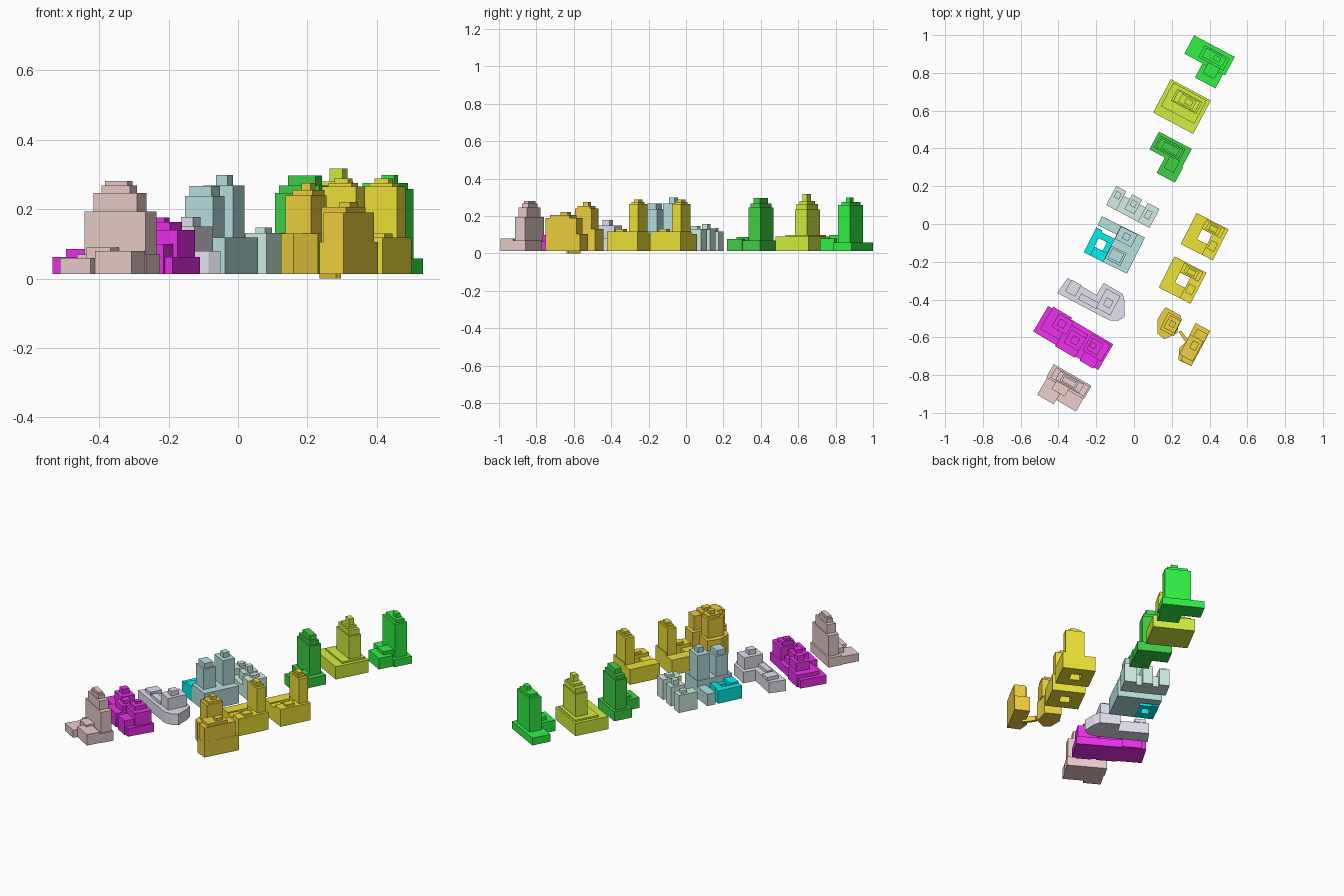
import bpy, bmesh, math
from mathutils import Matrix, Vector

GROUND = 0.014


def material(name, rgb):
    m = bpy.data.materials.new(name)
    m.diffuse_color = (*rgb, 1)
    return m


def finish(name, bm, mat):
    bmesh.ops.recalc_face_normals(bm, faces=bm.faces)
    me = bpy.data.meshes.new(name)
    bm.to_mesh(me)
    bm.free()
    me.materials.append(mat)
    ob = bpy.data.objects.new(name, me)
    bpy.context.collection.objects.link(ob)
    return ob


def building(name, mat, cx, cy, angle, blocks):
    """Blocks are (part, u0, u1, v0, v1, bottom, top) in the turned street frame."""
    turn = Matrix.Translation((cx, cy, 0)) @ Matrix.Rotation(math.radians(angle), 4, 'Z')
    parts = {}
    for part, u0, u1, v0, v1, z0, z1 in blocks:
        bm = parts.setdefault(part, bmesh.new())
        z0 = max(z0, GROUND)
        m = (turn @ Matrix.Translation(((u0 + u1) / 2, (v0 + v1) / 2, (z0 + z1) / 2))
             @ Matrix.Diagonal((u1 - u0, v1 - v0, z1 - z0, 1)))
        bmesh.ops.create_cube(bm, size=1, matrix=m)
    for part, bm in parts.items():
        finish(name + "_" + part, bm, mat)


def prism(name, mat, outline, z0, z1):
    bm = bmesh.new()
    f = bm.faces.new([bm.verts.new((x, y, z0)) for x, y in outline])
    r = bmesh.ops.extrude_face_region(bm, geom=[f])
    bmesh.ops.translate(bm, vec=Vector((0, 0, z1 - z0)),
                        verts=[v for v in r['geom'] if isinstance(v, bmesh.types.BMVert)])
    finish(name, bm, mat)


green = material("bright_green", (0.03, 0.88, 0.06))
lime = material("lime", (0.65, 0.86, 0.05))
dark = material("dark_green", (0.05, 0.64, 0.06))
mint = material("mint", (0.64, 0.86, 0.76))
teal = material("teal", (0.48, 0.75, 0.75))
cyan = material("cyan", (0.0, 0.87, 0.87))
lavender = material("lavender", (0.76, 0.76, 0.87))
magenta = material("magenta", (0.85, 0.03, 0.85))
pink = material("pink", (0.83, 0.62, 0.61))
yellow = material("yellow", (0.86, 0.76, 0.04))
orange = material("orange", (0.86, 0.63, 0.05))

# North row: two L-shaped podium towers with a square one between
building("green", green, 0.39, 0.87, -28, [
    ("podium", -0.124, 0.12, -0.03, 0.08, 0, 0.058),
    ("podium", -0.015, 0.108, -0.115, -0.03, 0, 0.08),
    ("podium", 0.01, 0.08, -0.075, -0.012, 0.058, 0.1),
    ("tower", -0.05, 0.1, -0.012, 0.06, 0.058, 0.258),
    ("tower", -0.035, 0.085, 0.0, 0.052, 0.258, 0.275),
    ("roof", 0.02, 0.06, 0.014, 0.04, 0.275, 0.298)])
building("lime", lime, 0.254, 0.622, -28, [
    ("podium", -0.12, 0.12, -0.1, 0.1, 0, 0.09),
    ("podium", -0.1, 0.1, -0.05, 0.09, 0.09, 0.1),
    ("tower", -0.065, 0.085, 0.0, 0.072, 0.1, 0.235),
    ("tower", -0.055, 0.075, 0.005, 0.067, 0.235, 0.265),
    ("roof", -0.03, 0.055, 0.012, 0.06, 0.265, 0.28),
    ("roof", 0.0, 0.042, 0.022, 0.052, 0.28, 0.317)])
building("dark_green", dark, 0.19, 0.36, -28, [
    ("podium", -0.112, 0.085, -0.02, 0.087, 0, 0.07),
    ("podium", -0.02, 0.09, -0.112, -0.02, 0, 0.076),
    ("podium", 0.0, 0.06, -0.07, 0.0, 0.07, 0.088),
    ("tower", -0.095, 0.055, 0.0, 0.072, 0.07, 0.247),
    ("tower", -0.085, 0.045, 0.008, 0.064, 0.247, 0.268),
    ("roof", -0.06, 0.03, 0.016, 0.056, 0.268, 0.297)])

# Mint: low slab with raised lumps and notches between them
building("mint", mint, -0.006, 0.09, -28, [
    ("base", -0.13, 0.13, -0.057, 0.03, 0, 0.08),
    ("lumps", -0.13, -0.07, -0.057, 0.057, 0, 0.118),
    ("lumps", -0.035, 0.025, -0.03, 0.057, 0, 0.128),
    ("lumps", 0.06, 0.13, -0.057, 0.057, 0, 0.132),
    ("roof", -0.115, -0.085, 0.0, 0.035, 0.118, 0.135),
    ("roof", -0.02, 0.01, 0.0, 0.035, 0.128, 0.158),
    ("roof", 0.075, 0.105, -0.02, 0.025, 0.132, 0.148)])

# Teal twin towers with a cyan courtyard wing
building("teal", teal, -0.104, -0.111, -26.5, [
    ("podium", -0.015, 0.127, -0.107, 0.107, 0, 0.118),
    ("podium", -0.127, -0.015, 0.055, 0.107, 0, 0.085),
    ("tower_front", -0.012, 0.078, -0.085, -0.01, 0.118, 0.238),
    ("tower_front", -0.002, 0.068, -0.075, -0.02, 0.238, 0.267),
    ("tower_back", -0.012, 0.085, 0.03, 0.104, 0.118, 0.268),
    ("roof", 0.02, 0.057, 0.05, 0.085, 0.268, 0.298)])
building("cyan_wing", cyan, -0.104, -0.111, -26.5, [
    ("left", -0.127, -0.09, -0.107, 0.04, 0, 0.09),
    ("front", -0.09, -0.015, -0.107, -0.055, 0, 0.1),
    ("back", -0.09, -0.015, -0.005, 0.03, 0, 0.09),
    ("right", -0.042, -0.015, -0.055, -0.005, 0, 0.08)])

# Lavender: chamfered wedge with a long wing
prism("lavender_base", lavender,
      [(-0.351, -0.286), (-0.198, -0.376), (-0.161, -0.312), (-0.06, -0.37), (-0.05, -0.41),
       (-0.05, -0.492), (-0.085, -0.512), (-0.13, -0.51), (-0.407, -0.365)], GROUND, 0.08)
building("lavender", lavender, -0.2, -0.41, -28, [
    ("wing", -0.17, -0.11, -0.03, 0.04, 0.08, 0.1),
    ("wing", -0.09, 0.02, -0.035, 0.0, 0.08, 0.098),
    ("tower", 0.015, 0.1, -0.03, 0.085, 0.08, 0.15),
    ("roof", 0.04, 0.08, 0.0, 0.045, 0.15, 0.178)])

# Magenta: long stepped cluster
building("magenta", magenta, -0.32, -0.6, -30.5, [
    ("base", -0.2, 0.2, -0.082, 0.075, 0, 0.063),
    ("base", -0.175, -0.06, -0.05, 0.085, 0, 0.085),
    ("base", -0.06, 0.06, -0.09, 0.05, 0, 0.095),
    ("base", 0.09, 0.175, -0.09, 0.04, 0, 0.1),
    ("towers", -0.13, -0.04, -0.01, 0.07, 0.085, 0.135),
    ("towers", -0.03, 0.06, -0.05, 0.03, 0.095, 0.13),
    ("towers", 0.075, 0.19, -0.035, 0.065, 0.063, 0.14),
    ("roof", -0.11, -0.07, 0.01, 0.05, 0.135, 0.165),
    ("roof", -0.005, 0.035, -0.03, 0.01, 0.13, 0.15),
    ("roof", 0.09, 0.155, -0.02, 0.05, 0.14, 0.163),
    ("roof", 0.095, 0.125, 0.0, 0.03, 0.163, 0.176)])

# Pink: stepped slab tower with two front wings
building("pink", pink, -0.36, -0.86, -30, [
    ("podium", -0.115, 0.115, -0.01, 0.07, 0, 0.07),
    ("podium", -0.01, 0.112, -0.088, -0.01, 0, 0.079),
    ("podium", -0.11, -0.01, -0.114, -0.01, 0, 0.06),
    ("podium", -0.06, 0.02, -0.05, 0.0, 0.06, 0.09),
    ("tower", -0.095, 0.108, 0.0, 0.062, 0.07, 0.194),
    ("tower", -0.067, 0.078, 0.004, 0.057, 0.194, 0.247),
    ("roof", -0.045, 0.05, 0.01, 0.05, 0.247, 0.268),
    ("roof", -0.035, 0.04, 0.015, 0.043, 0.268, 0.281)])

# Yellow: two matching courtyard blocks
for label, x, y in (("north", 0.374, -0.067), ("south", 0.257, -0.297)):
    building("yellow_" + label, yellow, x, y, -27, [
        ("podium_left", -0.095, -0.03, -0.092, 0.092, 0, 0.105),
        ("podium_right", 0.03, 0.095, -0.092, 0.092, 0, 0.118),
        ("podium_front", -0.03, 0.03, -0.092, -0.03, 0, 0.098),
        ("podium_back", -0.03, 0.03, 0.03, 0.092, 0, 0.118),
        ("podium_roof", 0.04, 0.08, -0.05, 0.0, 0.118, 0.13),
        ("tower", -0.033, 0.078, 0.031, 0.086, 0.105, 0.265),
        ("roof", -0.015, 0.06, 0.038, 0.078, 0.265, 0.275),
        ("roof", 0.0, 0.045, 0.044, 0.072, 0.275, 0.288)])

# Orange pair: many-sided stepped tower, slimmer stepped tower, low link
prism("orange_west_base", orange,
      [(0.166, -0.44), (0.25, -0.486), (0.235, -0.54), (0.23, -0.577), (0.16, -0.61),
       (0.124, -0.58), (0.124, -0.505)], GROUND, 0.13)
building("orange_west", orange, 0.195, -0.53, -27, [
    ("tower", -0.04, 0.042, -0.05, 0.05, 0.13, 0.24),
    ("tower", -0.025, 0.04, -0.035, 0.04, 0.24, 0.255),
    ("roof", -0.008, 0.022, -0.012, 0.02, 0.255, 0.276)])
prism("orange_east_base", orange,
      [(0.325, -0.524), (0.404, -0.566), (0.304, -0.752), (0.235, -0.72), (0.24, -0.655),
       (0.275, -0.625)], GROUND, 0.105)
building("orange_east", orange, 0.315, -0.645, -28, [
    ("tower", -0.025, 0.04, -0.1, 0.09, 0.105, 0.19),
    ("tower", -0.045, 0.035, -0.075, 0.045, 0.105, 0.206),
    ("roof", -0.015, 0.02, -0.02, 0.025, 0.206, 0.221)])
prism("orange_link", orange,
      [(0.235, -0.57), (0.25, -0.565), (0.297, -0.628), (0.283, -0.64)], 0.0, 0.03)
